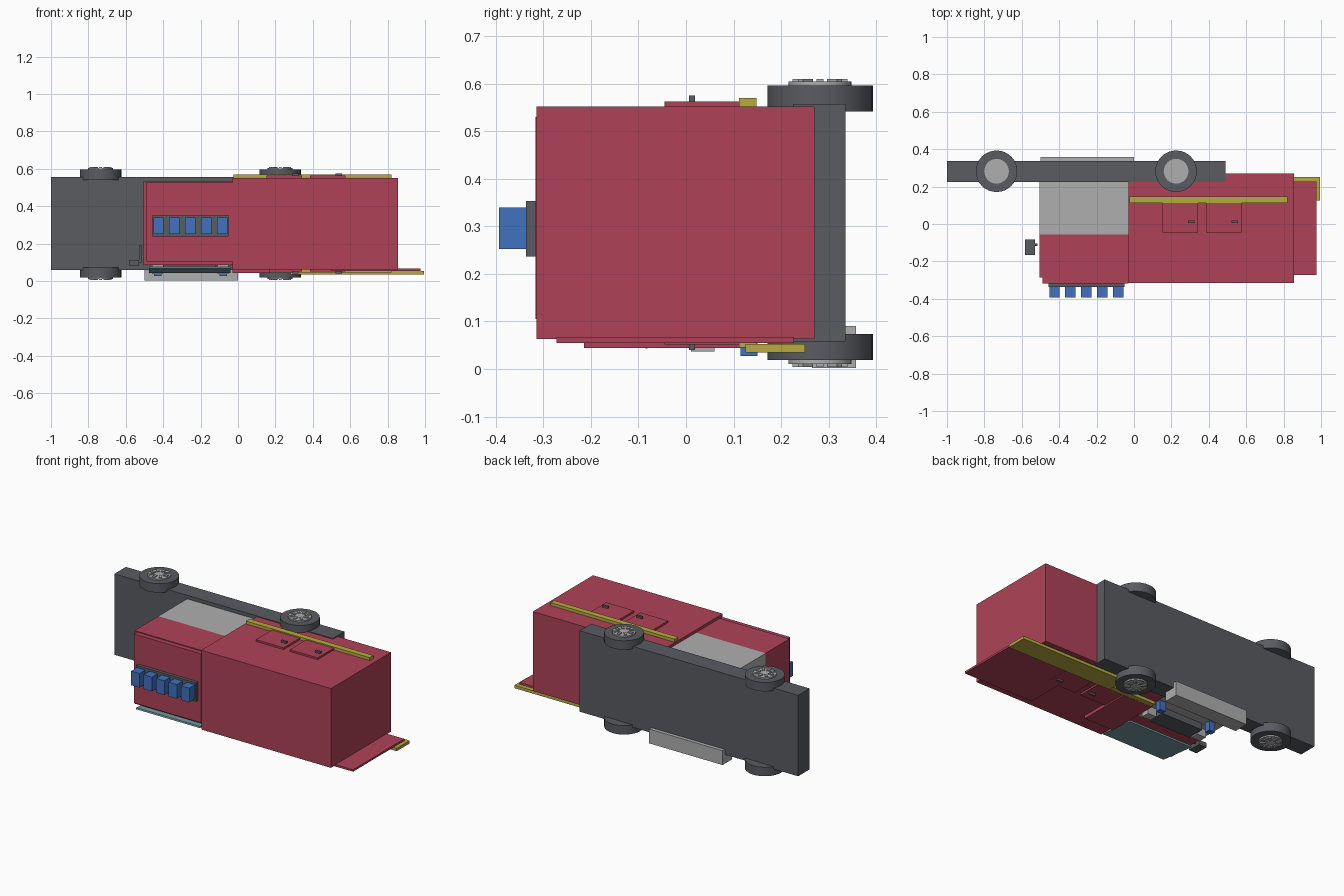
import bpy, math

old = bpy.data.objects.get("Cube")
if old:
    bpy.data.objects.remove(old, do_unlink=True)


def material(name, rgb):
    m = bpy.data.materials.new(name)
    m.use_nodes = True
    m.diffuse_color = (*rgb, 1)
    m.node_tree.nodes["Principled BSDF"].inputs["Base Color"].default_value = (*rgb, 1)
    return m


red = material("red paint", (0.43, 0.055, 0.095))
dark = material("dark grey", (0.10, 0.106, 0.12))
light = material("light grey", (0.43, 0.43, 0.435))
yellow = material("yellow", (0.48, 0.41, 0.05))
blue = material("blue lamp", (0.052, 0.165, 0.52))
glass = material("teal glass", (0.19, 0.36, 0.39))

MID = 0.3075  # mirror plane height between the two vehicle sides


def box(name, x, y, z, mat, tilt=0):
    """Box from its (low, high) bounds on each axis."""
    spans = (x, y, z)
    bpy.ops.mesh.primitive_cube_add(size=1, location=[sum(s) / 2 for s in spans])
    o = bpy.context.object
    o.name = name
    o.scale = [s[1] - s[0] for s in spans]
    o.rotation_euler.x = tilt
    o.data.materials.append(mat)
    return o


def both_sides(name, x, y, z, mat):
    box(name + "_upper", x, y, z, mat)
    box(name + "_lower", x, y, (2 * MID - z[1], 2 * MID - z[0]), mat)


def disc(name, x, y, z, radius, mat):
    bpy.ops.mesh.primitive_cylinder_add(vertices=32, radius=radius, depth=z[1] - z[0],
                                        location=(x, y, sum(z) / 2))
    o = bpy.context.object
    o.name = name
    o.data.materials.append(mat)
    bpy.ops.object.shade_smooth_by_angle()


# Main masses
box("chassis", (-1, 0.49), (0.225, 0.336), (0.058, 0.557), dark)
box("body", (-0.03, 0.855), (-0.315, 0.27), (0.063, 0.552), red)
box("cab_upper", (-0.505, -0.03), (-0.287, -0.055), (0.085, 0.535), red)
box("cab_lower", (-0.505, -0.03), (-0.055, 0.23), (0.085, 0.535), light)
box("cab_roof", (-0.488, -0.03), (-0.317, -0.287), (0.105, 0.53), red)

# Side stripes, lockers and handles
both_sides("side_stripe", (-0.025, 0.82), (0.112, 0.148), (0.552, 0.57), yellow)
for i, x in enumerate((0.153, 0.385)):
    both_sides(f"locker_door_{i}", (x, x + 0.19), (-0.045, 0.14), (0.55, 0.563), red)
    both_sides(f"locker_handle_{i}", (x + 0.135, x + 0.17), (0.006, 0.019), (0.56, 0.575), dark)

# Panels fixed to the lower side
box("rear_panel", (0.5, 0.975), (-0.272, 0.227), (0.055, 0.067), red)
box("rear_bumper", (0.28, 0.995), (0.125, 0.25), (0.035, 0.053), yellow)
box("cab_panel", (-0.03, 0.17), (-0.215, 0.115), (0.044, 0.064), red)
box("front_bumper", (-0.5, 0), (0.265, 0.358), (0.002, 0.09), light)
box("windshield", (-0.475, -0.04), (-0.315, -0.08), (0.056, 0.066), glass, tilt=-0.11)
box("grille", (-0.4, -0.12), (-0.01, 0.1), (0.045, 0.086), dark)
for i, x in enumerate((-0.43, -0.08)):
    box(f"headlight_{i}", (x - 0.03, x + 0.03), (0.01, 0.06), (0.037, 0.086), light)
    box(f"marker_lamp_{i}", (x - 0.02, x + 0.02), (0.115, 0.15), (0.027, 0.086), blue)

# Mirror
box("mirror", (-0.583, -0.53), (-0.165, -0.082), (0.083, 0.112), dark)
box("mirror_arm", (-0.53, -0.517), (-0.117, -0.105), (0.1, 0.192), dark)

# Roof light bar
box("light_bar_base", (-0.458, -0.052), (-0.337, -0.315), (0.237, 0.353), dark)
for i in range(5):
    x = -0.425 + 0.085 * i
    box(f"roof_lamp_{i}", (x - 0.028, x + 0.028), (-0.393, -0.335), (0.252, 0.34), blue)

# Wheels with hubs and raised spokes
for end, x in (("front", -0.735), ("rear", 0.225)):
    for side, sign in (("upper", 1), ("lower", -1)):
        def span(a, b):
            return sorted((MID + sign * a, MID + sign * b))
        name = f"{end}_{side}"
        y = 0.282
        disc("tyre_" + name, x, y, span(0.234, 0.289), 0.111, dark)
        disc("hub_" + name, x, y, span(0.28, 0.297), 0.066, light)
        for k in range(8):
            a = k * math.pi / 4
            cx, cy = x + 0.043 * math.cos(a), y + 0.043 * math.sin(a)
            spoke = box(f"spoke_{name}_{k}", (cx - 0.015, cx + 0.015), (cy - 0.007, cy + 0.007),
                        span(0.295, 0.303), light)
            spoke.rotation_euler.z = a
